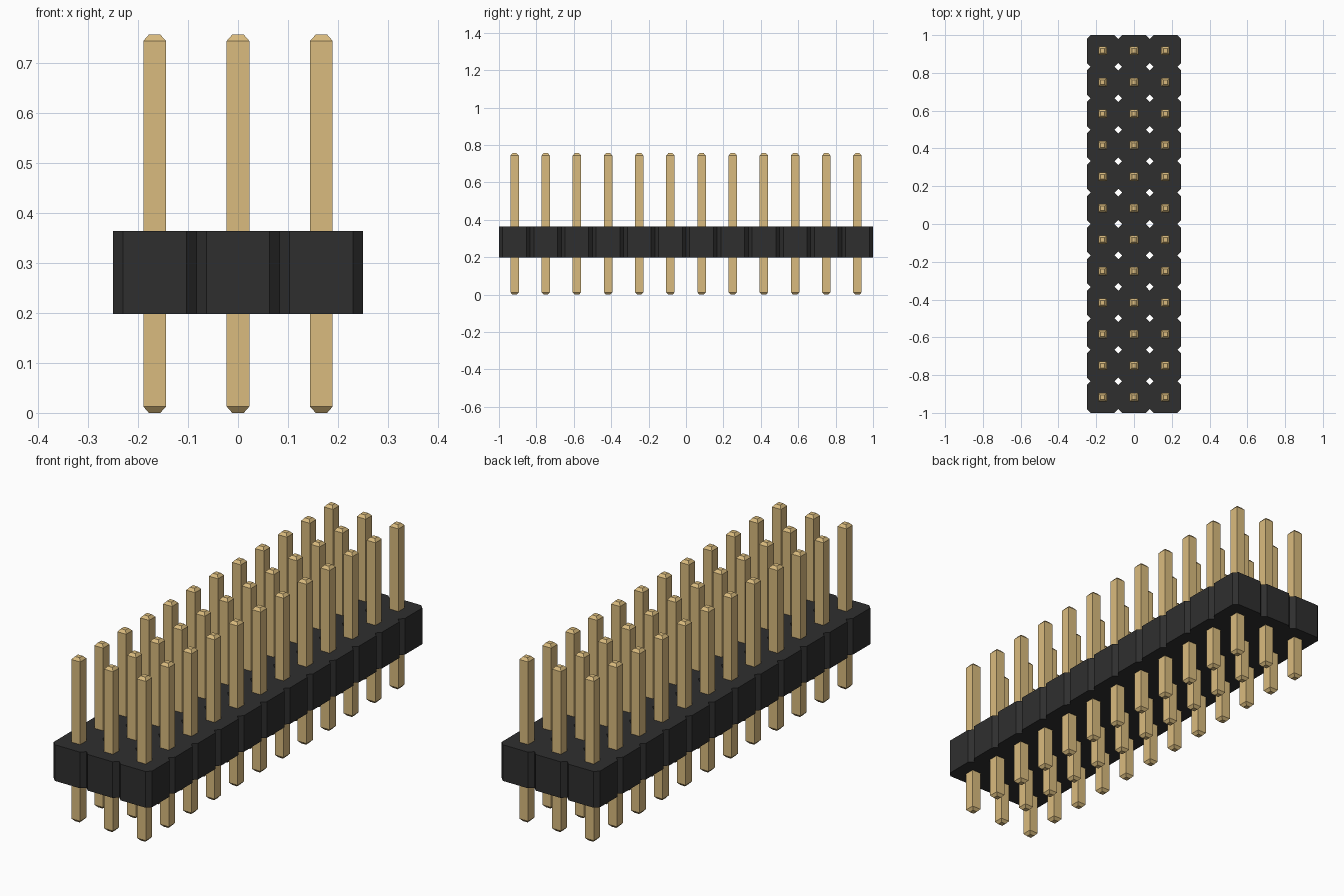
import bpy, bmesh

cube = bpy.data.objects.get("Cube")
if cube:
    bpy.data.objects.remove(cube, do_unlink=True)

COLS, ROWS = 3, 12
PITCH = 1 / 6
HALF, CUT = PITCH / 2, 0.02          # housing cell half width and corner cut
BODY_Z0, BODY_Z1 = 0.198, 0.364
PIN_HALF, TIP_HALF = 0.0225, 0.0115
PIN_TOP, TIP_LEN = 0.756, 0.0125


def material(name, rgb):
    m = bpy.data.materials.new(name)
    m.use_nodes = True
    m.diffuse_color = (*rgb, 1)
    bsdf = m.node_tree.nodes["Principled BSDF"]
    bsdf.inputs["Base Color"].default_value = (*rgb, 1)
    bsdf.inputs["Roughness"].default_value = 0.5
    return m


def add_object(name, mesh, mat):
    if not mesh.materials:
        mesh.materials.append(mat)
    ob = bpy.data.objects.new(name, mesh)
    bpy.context.collection.objects.link(ob)
    return ob


def finish(bm, name):
    bmesh.ops.recalc_face_normals(bm, faces=bm.faces)
    mesh = bpy.data.meshes.new(name)
    bm.to_mesh(mesh)
    bm.free()
    return mesh


black = material("black_plastic", (0.028, 0.028, 0.028))
gold = material("gold_metal", (0.70, 0.50, 0.21))

centres = [((c - (COLS - 1) / 2) * PITCH, (r - (ROWS - 1) / 2) * PITCH)
           for r in range(ROWS) for c in range(COLS)]

# Housing: octagonal cells welded into one sheet, then extruded upwards
a, b = HALF, HALF - CUT
octagon = [(a, -b), (a, b), (b, a), (-b, a), (-a, b), (-a, -b), (-b, -a), (b, -a)]
bm = bmesh.new()
for cx, cy in centres:
    bm.faces.new([bm.verts.new((cx + x, cy + y, BODY_Z0)) for x, y in octagon])
bmesh.ops.remove_doubles(bm, verts=bm.verts, dist=0.001)
sheet = bm.faces[:]
res = bmesh.ops.extrude_face_region(bm, geom=sheet, use_keep_orig=True)
top = [g for g in res["geom"] if isinstance(g, bmesh.types.BMVert)]
bmesh.ops.translate(bm, verts=top, vec=(0, 0, BODY_Z1 - BODY_Z0))
add_object("housing", finish(bm, "housing"), black)

# Pin: square bar with tapered ends, shared by every position
bm = bmesh.new()
rings = []
for z, h in ((0, TIP_HALF), (TIP_LEN, PIN_HALF), (PIN_TOP - TIP_LEN, PIN_HALF), (PIN_TOP, TIP_HALF)):
    rings.append([bm.verts.new((x * h, y * h, z)) for x, y in ((-1, -1), (1, -1), (1, 1), (-1, 1))])
for lo, hi in zip(rings, rings[1:]):
    for i in range(4):
        j = (i + 1) % 4
        bm.faces.new((lo[i], lo[j], hi[j], hi[i]))
bm.faces.new(rings[0][::-1])
bm.faces.new(rings[-1])
pin_mesh = finish(bm, "pin")
for i, (cx, cy) in enumerate(centres):
    pin = add_object(f"pin_row{i // COLS + 1}_col{i % COLS + 1}", pin_mesh, gold)
    pin.location = (cx, cy, 0)
